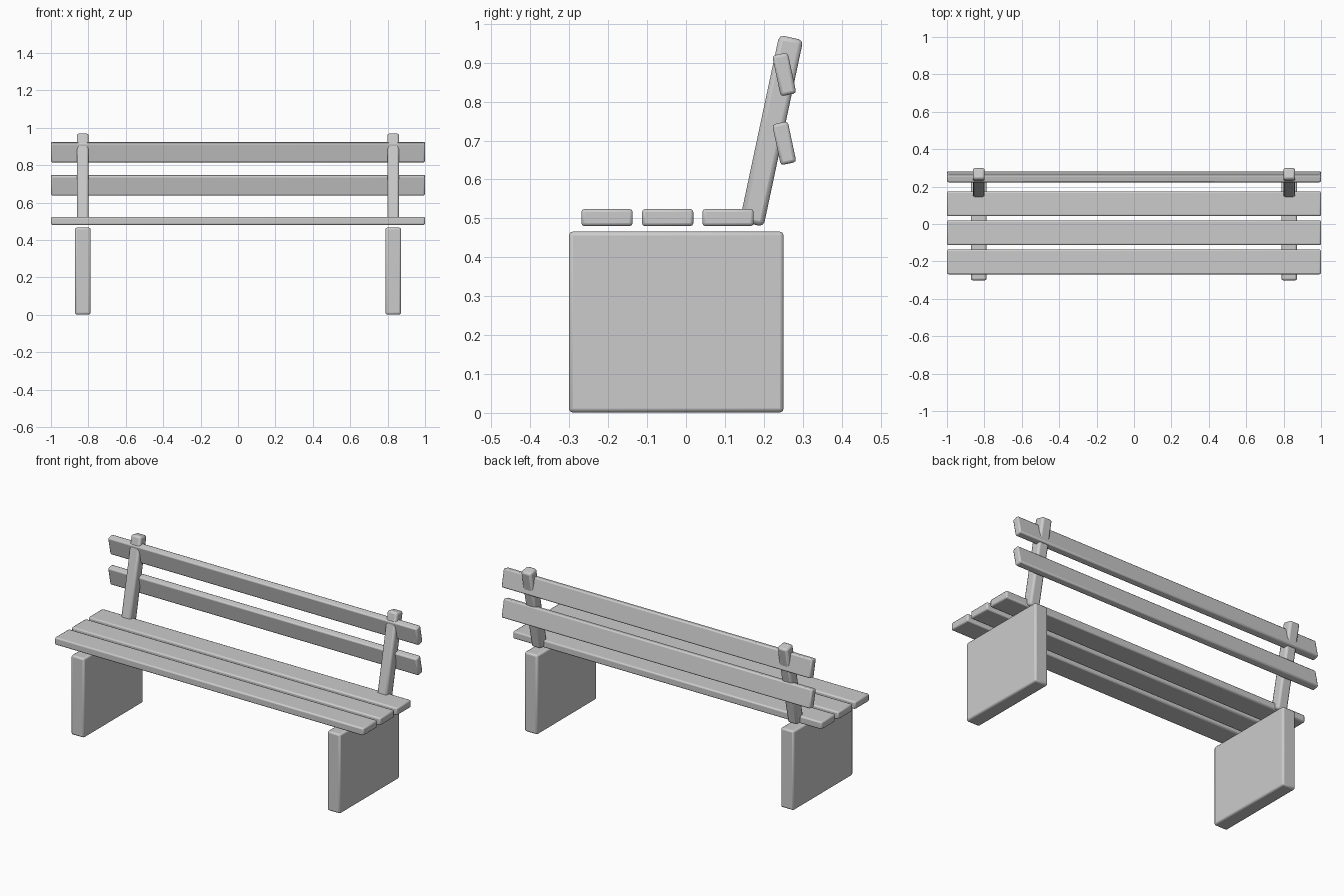
import bpy
from math import radians

if "Cube" in bpy.data.objects:
    bpy.data.objects.remove(bpy.data.objects["Cube"])


def beam(name, size, loc, tilt=0.0, bevel=0.008):
    """Box with softly bevelled edges, tilted about x."""
    bpy.ops.mesh.primitive_cube_add(size=1, location=loc)
    ob = bpy.context.object
    ob.name = name
    ob.scale = size
    bpy.ops.object.transform_apply(location=False, rotation=False, scale=True)
    ob.rotation_euler.x = radians(tilt)
    mod = ob.modifiers.new("Bevel", 'BEVEL')
    mod.width = bevel
    mod.segments = 2
    bpy.ops.object.shade_smooth_by_angle(angle=radians(30))
    return ob


# Solid slab legs and leaning back posts, one pair per side
for side, s in (("left", -1), ("right", 1)):
    beam(f"{side}_leg", (0.084, 0.552, 0.465), (s * 0.83, -0.025, 0.2335), bevel=0.01)
    beam(f"{side}_back_post", (0.064, 0.063, 0.49), (s * 0.83, 0.2195, 0.725),
         tilt=-12, bevel=0.012)

# Three seat slats
for i, y in enumerate((-0.203, -0.047, 0.108)):
    beam(f"seat_slat_{i + 1}", (2.0, 0.132, 0.044), (0, y, 0.502))

# Two backrest slats
for i, z in enumerate((0.693, 0.87)):
    beam(f"back_slat_{i + 1}", (2.0, 0.041, 0.107), (0, 0.2525, z), tilt=12)
